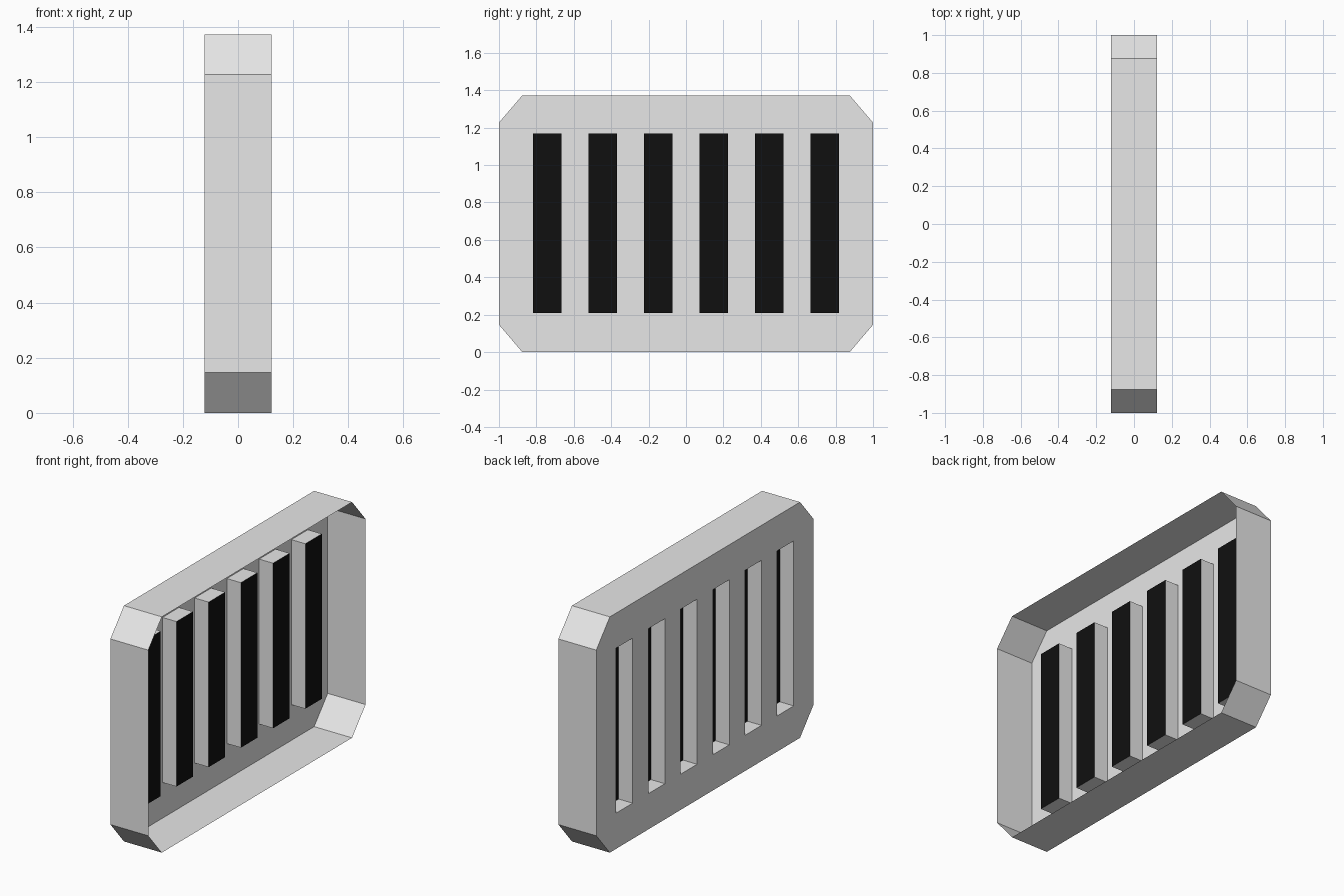
import bpy

if "Cube" in bpy.data.objects:
    bpy.data.objects.remove(bpy.data.objects["Cube"])

HALF = 0.122                        # half thickness along x
POCKET = 0.09                       # slot depth
TOP, CUT_Y, CUT_Z = 1.373, 0.875, 0.146
SLOT_LOW, SLOT_HIGH, SLOT_W = 0.208, 1.169, 0.152
SLOTS = [(i - 2.5) * 0.2965 for i in range(6)]


def material(name, rgb):
    m = bpy.data.materials.new(name)
    m.diffuse_color = (*rgb, 1)
    m.use_nodes = True
    m.node_tree.nodes["Principled BSDF"].inputs["Base Color"].default_value = m.diffuse_color
    return m


grey = material("light grey", (0.8, 0.8, 0.8))
black = material("black", (0.005, 0.005, 0.005))


def add_mesh(name, verts, faces, mats):
    me = bpy.data.meshes.new(name)
    me.from_pydata(verts, [], faces)
    for m in mats:
        me.materials.append(m)
    ob = bpy.data.objects.new(name, me)
    bpy.context.collection.objects.link(ob)
    return ob


def tube(name, loop, x0, x1, inward, cap, mats):
    """Open band swept along x from a (y, z) loop, with an optional end cap."""
    n = len(loop)
    verts = [(x, y, z) for x in (x0, x1) for y, z in loop]
    faces = []
    for i in range(n):
        j = (i + 1) % n
        quad = (i, i + n, j + n, j)
        faces.append(quad if inward else quad[::-1])
    if cap:
        faces.append(tuple(range(2 * n - 1, n - 1, -1)))
    ob = add_mesh(name, verts, faces, mats)
    if cap:
        ob.data.polygons[-1].material_index = 1
    return ob


# Outer rim: octagonal band, open towards +x
octagon = [(-CUT_Y, 0), (CUT_Y, 0), (1, CUT_Z), (1, TOP - CUT_Z),
           (CUT_Y, TOP), (-CUT_Y, TOP), (-1, TOP - CUT_Z), (-1, CUT_Z)]
tube("outer_rim", octagon, -HALF, HALF, False, False, [grey])

# Panel: grid with the slot cells left out and the corner cells cut diagonally
ys = [-1, -CUT_Y] + [c + s * SLOT_W / 2 for c in SLOTS for s in (-1, 1)] + [CUT_Y, 1]
zs = [0, CUT_Z, SLOT_LOW, SLOT_HIGH, TOP - CUT_Z, TOP]
rows = len(zs)
verts = [(-HALF, y, z) for y in ys for z in zs]
corners = {0, rows - 1, len(verts) - rows, len(verts) - 1}
faces = []
for i in range(len(ys) - 1):
    for j in range(rows - 1):
        if j == 2 and i % 2 == 0 and 2 <= i <= 12:
            continue
        a, b = i * rows + j, (i + 1) * rows + j
        faces.append([v for v in (a, a + 1, b + 1, b) if v not in corners])
panel = add_mesh("slotted_panel", verts, faces, [grey])

# Slot pockets: grey walls with a black end face
for k, c in enumerate(SLOTS):
    a, b = c - SLOT_W / 2, c + SLOT_W / 2
    loop = [(a, SLOT_LOW), (b, SLOT_LOW), (b, SLOT_HIGH), (a, SLOT_HIGH)]
    tube(f"slot_pocket_{k + 1}", loop, -HALF, -HALF + POCKET, True, True, [grey, black])
